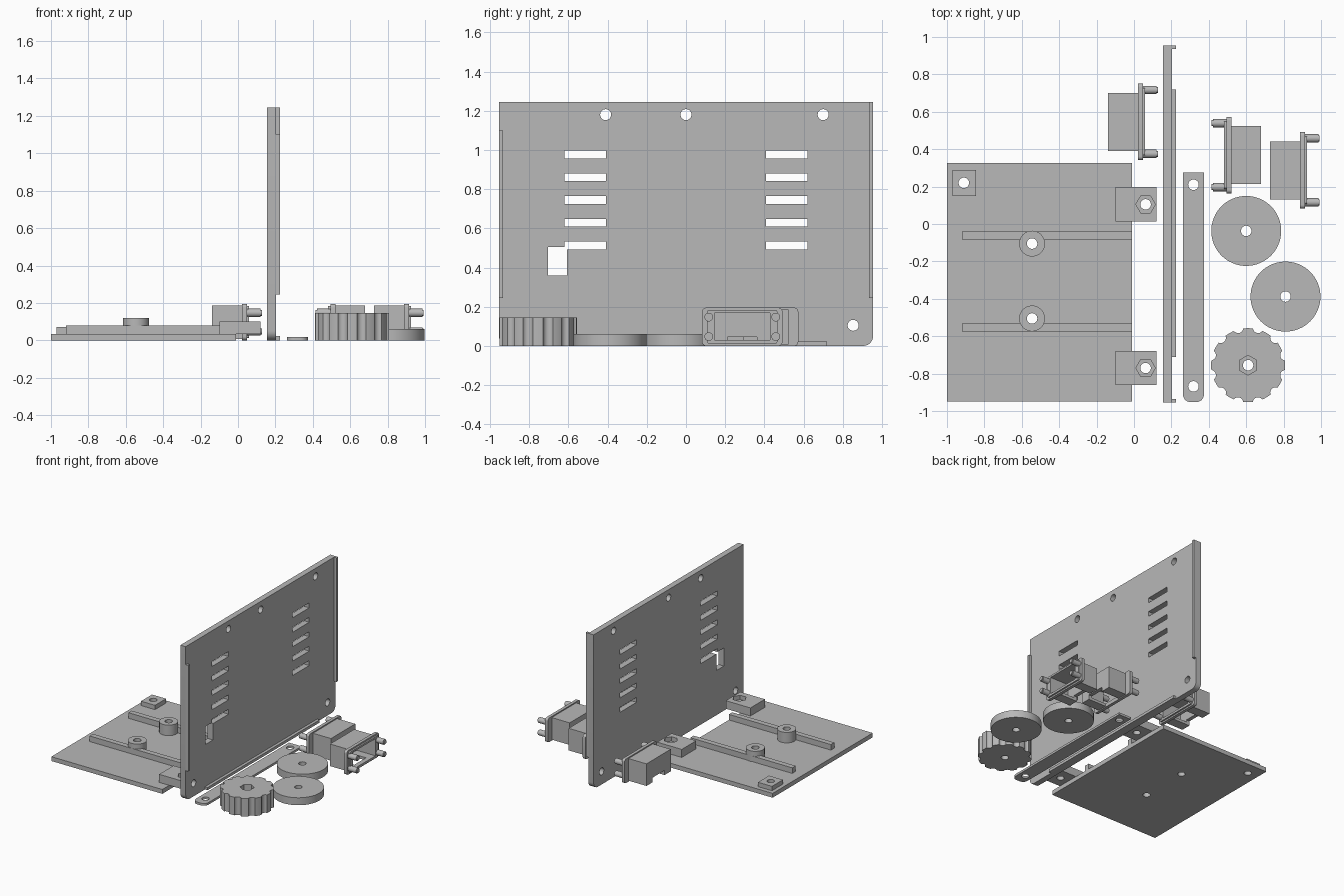
import bpy, bmesh
from math import cos, sin, pi, tau, radians

cube = bpy.data.objects.get("Cube")
if cube:
    bpy.data.objects.remove(cube, do_unlink=True)

grey = bpy.data.materials.new("plain grey")
grey.use_nodes = True
grey.diffuse_color = (0.48, 0.48, 0.48, 1)
grey.node_tree.nodes["Principled BSDF"].inputs["Base Color"].default_value = (0.48, 0.48, 0.48, 1)


def prism(name, pts, a, b, axis="z"):
    """Extrude a 2D outline from a to b along x or z."""
    place = (lambda u, v, h: (h, u, v)) if axis == "x" else (lambda u, v, h: (u, v, h))
    bm = bmesh.new()
    low = [bm.verts.new(place(u, v, a)) for u, v in pts]
    high = [bm.verts.new(place(u, v, b)) for u, v in pts]
    bm.faces.new(low)
    bm.faces.new(high)
    n = len(pts)
    for i in range(n):
        j = (i + 1) % n
        bm.faces.new((low[i], low[j], high[j], high[i]))
    bmesh.ops.recalc_face_normals(bm, faces=bm.faces)
    mesh = bpy.data.meshes.new(name)
    bm.to_mesh(mesh)
    bm.free()
    mesh.materials.append(grey)
    ob = bpy.data.objects.new(name, mesh)
    bpy.context.collection.objects.link(ob)
    return ob


def rect(u0, u1, v0, v1):
    return [(u0, v0), (u1, v0), (u1, v1), (u0, v1)]


def ring(u, v, r, n=40, turn=0):
    return [(u + r * cos(tau * i / n + turn), v + r * sin(tau * i / n + turn)) for i in range(n)]


def rounded(u0, u1, v0, v1, low_r, high_r=0):
    """Rectangle with rounded lower and upper corners."""
    pts = []
    for u, v, r, start, su, sv in ((u0, v0, low_r, pi, 1, 1), (u1, v0, low_r, 1.5 * pi, -1, 1),
                                   (u1, v1, high_r, 0, -1, -1), (u0, v1, high_r, pi / 2, 1, -1)):
        if r == 0:
            pts.append((u, v))
            continue
        for k in range(7):
            t = start + k * pi / 12
            pts.append((u + su * r + r * cos(t), v + sv * r + r * sin(t)))
    return pts


def cut(ob, cutters, mode="DIFFERENCE"):
    """Apply each cutter to the part, then discard it."""
    bpy.context.view_layer.objects.active = ob
    for c in cutters:
        c.hide_render = True
        m = ob.modifiers.new("cut", "BOOLEAN")
        m.operation, m.solver, m.object = mode, "EXACT", c
        bpy.ops.object.modifier_apply(modifier=m.name)
        bpy.data.objects.remove(c, do_unlink=True)


def drill(u, v, axis="z", r=0.028, a=-0.5, b=0.5):
    return prism("cutter", ring(u, v, r), a, b, axis)


# Base plate with bosses, rails and a corner pad
base = prism("base_plate", rect(-1, -0.01, -0.95, 0.325), 0, 0.035)
bosses = ((-0.545, -0.105), (-0.545, -0.505))
extras = [prism("rail", rect(-0.92, -0.01, y, y + 0.043), 0.02, 0.08) for y in (-0.083, -0.575)]
extras += [prism("boss", ring(x, y, 0.069), 0.02, 0.12) for x, y in bosses]
extras.append(prism("corner_pad", rect(-0.97, -0.845, 0.15, 0.29), 0.02, 0.07))
cut(base, extras, "UNION")
cut(base, [drill(x, y) for x, y in bosses + ((-0.91, 0.22),)])

# Fixing tabs with nut recesses
for side, y in (("front", -0.77), ("back", 0.105)):
    tab = prism(side + "_tab", rect(-0.1, 0.12, y - 0.092, y + 0.092), 0.035, 0.1)
    cut(tab, [drill(0.062, y), prism("nut", ring(0.062, y, 0.052, 6), 0.065, 0.2)])

# Upright panel with vents, window and holes
panel = prism("upright_panel", rounded(-0.955, 0.955, 0, 1.245, 0.05), 0.155, 0.202, "x")
cutters = []
for row in range(5):
    z = 0.512 + 0.1163 * row
    for y in (-0.62, 0.407):
        cutters.append(prism("vent", rect(y, y + 0.212, z - 0.02, z + 0.02), 0, 0.4, "x"))
cutters.append(prism("window", rect(-0.703, -0.607, 0.36, 0.505), 0, 0.4, "x"))
for y, z in ((-0.41, 1.18), (0, 1.18), (0.7, 1.18), (0.853, 0.105), (-0.853, 0.105)):
    cutters.append(drill(y, z, "x"))
cut(panel, cutters)

# Panel edge lips
prism("front_lip", rect(-0.955, -0.935, 0.245, 1.1), 0.2, 0.225, "x")
prism("back_lip", rect(0.935, 0.955, 0.245, 1.245), 0.2, 0.225, "x")
prism("bottom_lip", rect(-0.71, 0.72, 0, 0.022), 0.2, 0.225, "x")

# Flat strap
strap = prism("strap", rounded(0.262, 0.374, -0.952, 0.275, 0.04), 0, 0.018)
cut(strap, [drill(0.318, 0.21), drill(0.318, -0.868)])

# Plain wheels
for i, (x, y) in enumerate(((0.6, -0.037), (0.81, -0.388))):
    wheel = prism(f"wheel_{i + 1}", ring(x, y, 0.187, 64), 0, 0.06)
    cut(wheel, [drill(x, y)])

# Grip knob with scalloped rim and nut recess
kx, ky = 0.61, -0.755
knob = prism("grip_knob", ring(kx, ky, 0.198, 72), 0, 0.145)
grips = [drill(x, y, r=0.028) for x, y in ring(kx, ky, 0.207, 12, pi / 12)]
cut(knob, grips + [drill(kx, ky), prism("nut", ring(kx, ky, 0.053, 6, pi / 2), 0.05, 0.3)])


def connector(name, x, y, d):
    """Hollow socket whose flange starts at x and whose mouth faces d along x."""
    def block(part, w, z0, z1, a, b):
        return prism(part, rect(y - w, y + w, z0, z1), *sorted((x + d * a, x + d * b)), "x")

    body = block(name + "_housing", 0.155, 0.008, 0.186, -0.16, 0.005)
    flange = prism("flange", rounded(y - 0.205, y + 0.205, 0, 0.195, 0.02, 0.02),
                   *sorted((x, x + d * 0.025)), "x")
    rim = prism("rim", rounded(y - 0.18, y + 0.18, 0.012, 0.183, 0.012, 0.012),
                *sorted((x + d * 0.02, x + d * 0.038)), "x")
    cut(body, [flange, rim], "UNION")
    cut(body, [block("mouth", 0.142, 0.03, 0.168, -0.13, 0.1),
               block("channel", 0.075, -0.05, 0.045, -0.3, 0.0)])
    for sy in (-0.171, 0.171):
        for z in (0.047, 0.147):
            prism(name + "_screw", ring(y + sy, z, 0.022, 24),
                  *sorted((x + d * 0.01, x + d * 0.098)), "x")
            prism(name + "_screw_tip", ring(y + sy, z, 0.016, 24),
                  *sorted((x + d * 0.098, x + d * 0.105)), "x")


connector("rear_socket", 0.022, 0.546, 1)
connector("middle_socket", 0.52, 0.368, -1)
connector("outer_socket", 0.888, 0.287, 1)

# Smooth curved walls, keep edges sharp
bpy.ops.object.select_all(action="DESELECT")
for ob in bpy.context.collection.objects:
    if ob.type == "MESH":
        ob.select_set(True)
        bpy.context.view_layer.objects.active = ob
bpy.ops.object.shade_smooth_by_angle(angle=radians(30))
